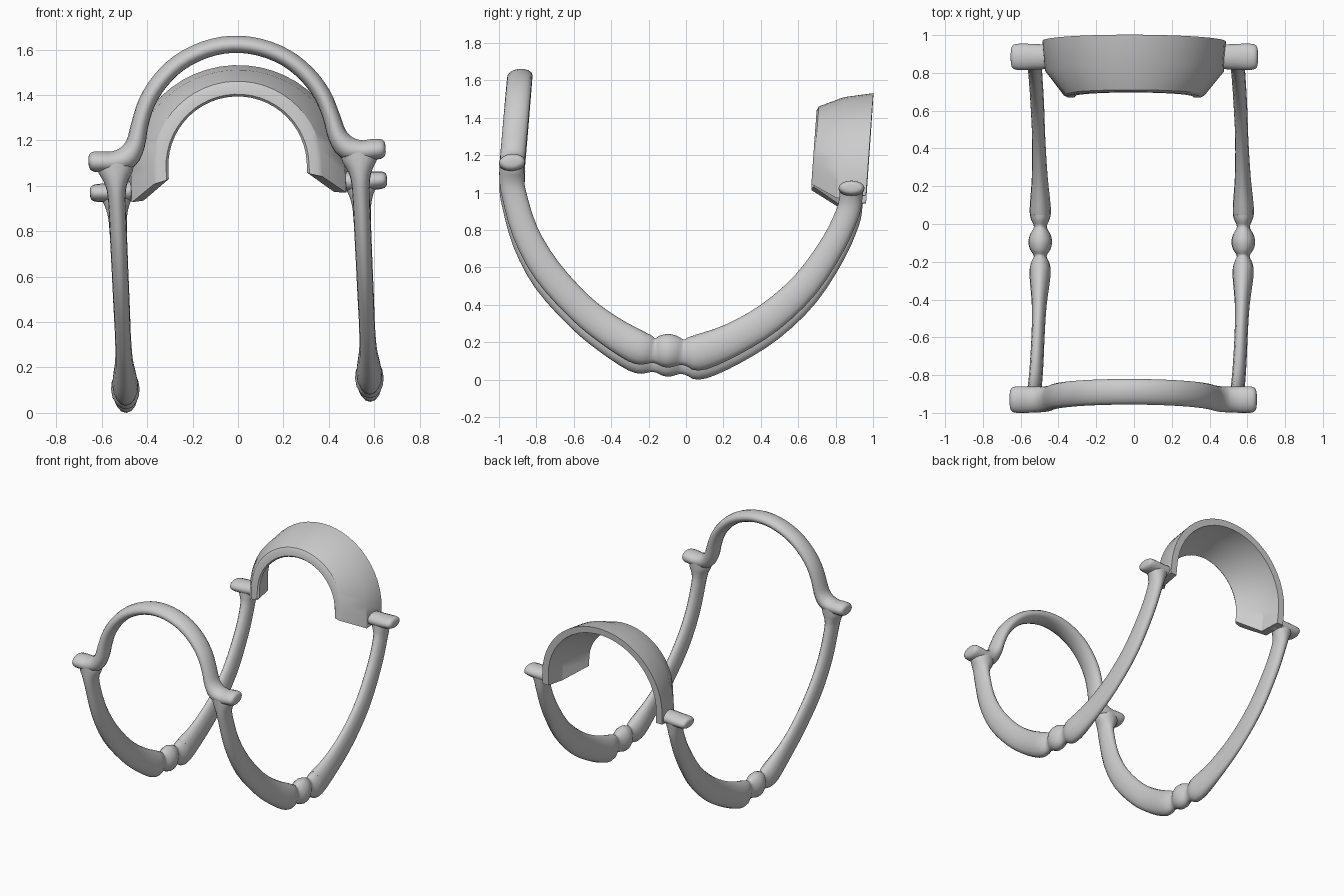
import bpy, bmesh, math
from mathutils import Vector, Matrix

if "Cube" in bpy.data.objects:
    bpy.data.objects.remove(bpy.data.objects["Cube"])

ROLL = 0.045  # whole frame leans slightly sideways
LEAN = Matrix.Translation((0.047, 0, 0)) @ Matrix.Rotation(-ROLL, 4, 'Y')

grey = bpy.data.materials.new("light grey")
grey.diffuse_color = (0.6, 0.6, 0.6, 1)
grey.use_nodes = True
grey.node_tree.nodes["Principled BSDF"].inputs["Base Color"].default_value = grey.diffuse_color


def finish(name, bm, angle):
    bmesh.ops.recalc_face_normals(bm, faces=bm.faces[:])
    bm.transform(LEAN)
    me = bpy.data.meshes.new(name)
    bm.to_mesh(me)
    bm.free()
    ob = bpy.data.objects.new(name, me)
    bpy.context.collection.objects.link(ob)
    me.materials.append(grey)
    bpy.ops.object.select_all(action='DESELECT')
    ob.select_set(True)
    bpy.context.view_layer.objects.active = ob
    bpy.ops.object.shade_smooth_by_angle(angle=math.radians(angle))
    return ob


def spline(keys, steps):
    """Catmull-Rom through tuples of any length."""
    out = []
    for i in range(len(keys) - 1):
        p0, p1 = keys[max(i - 1, 0)], keys[i]
        p2, p3 = keys[i + 1], keys[min(i + 2, len(keys) - 1)]
        for s in range(steps):
            t = s / steps
            out.append([0.5 * (2 * b + (c - a) * t + (2 * a - 5 * b + 4 * c - d) * t * t
                               + (3 * b - a - 3 * c + d) * t ** 3)
                        for a, b, c, d in zip(p0, p1, p2, p3)])
    out.append(list(keys[-1]))
    return out


def sweep(name, keys, to_world, side, steps=3, sides=16):
    """Oval tube; keys are (u, v, half in plane, half across plane)."""
    bm = bmesh.new()
    pts = spline(keys, steps)
    centres = [to_world(k[0], k[1]) for k in pts]
    rings = []
    for i, k in enumerate(pts):
        tan = centres[min(i + 1, len(pts) - 1)] - centres[max(i - 1, 0)]
        inplane = tan.cross(side).normalized()
        ring = []
        for j in range(sides):
            a = math.tau * j / sides
            ring.append(bm.verts.new(centres[i] + inplane * k[2] * math.cos(a)
                                     + side * k[3] * math.sin(a)))
        rings.append(ring)
    for r, q in zip(rings, rings[1:]):
        for j in range(sides):
            n = (j + 1) % sides
            bm.faces.new((r[j], r[n], q[n], q[j]))
    bm.faces.new(rings[0])
    bm.faces.new(rings[-1])
    return finish(name, bm, 50)


# Curved side rails with turned beads at the lowest point
rail = [(-0.93, 1.13, .068, .085), (-0.93, 1.085, .068, .075), (-0.93, 1.04, .067, .052),
        (-0.92, 0.97, .066, .039), (-0.86, 0.766, .07, .037), (-0.745, 0.561, .077, .036),
        (-0.57, 0.366, .078, .035), (-0.42, 0.246, .083, .04), (-0.27, 0.155, .09, .056),
        (-0.21, 0.138, .082, .05), (-0.17, 0.131, .066, .034), (-0.135, 0.131, .082, .054),
        (-0.095, 0.13, .09, .063), (-0.055, 0.127, .082, .054), (-0.015, 0.122, .068, .034),
        (0.03, 0.122, .088, .051), (0.085, 0.125, .097, .056), (0.25, 0.191, .088, .042),
        (0.45, 0.311, .082, .035), (0.64, 0.486, .075, .036), (0.79, 0.706, .067, .037),
        (0.865, 0.87, .063, .04), (0.88, 0.94, .062, .055), (0.885, 0.99, .062, .08)]
for label, s in (("left", -1), ("right", 1)):
    sweep(label + "_rail", rail, lambda y, z, s=s: Vector((s * 0.538, y, z)), Vector((1, 0, 0)))

# Front arch whose feet run out sideways into rounded knobs
half = [(0.655, 1.136, .014, .025), (0.65, 1.136, .032, .053), (0.632, 1.136, .044, .068),
        (0.59, 1.134, .046, .071), (0.545, 1.132, .046, .069), (0.485, 1.148, .052, .068),
        (0.445, 1.205, .043, .068), (0.422, 1.29, .038, .068), (0.387, 1.385, .038, .068),
        (0.325, 1.476, .038, .068), (0.235, 1.555, .038, .068), (0.12, 1.607, .038, .068)]
arch = half + [(0, 1.625, .038, .068)] + [(-k[0],) + k[1:] for k in reversed(half)]
sweep("front_arch", arch, lambda x, z: Vector((x, -0.93 + (z - 1.133) * 0.085, z)),
      Vector((0, 1, 0.085)).normalized())

# Rear knobs on top of the rails
knob = [(0.655, .998, .012, .025), (0.65, .998, .028, .053), (0.632, .998, .038, .067),
        (0.59, .997, .041, .07), (0.54, .996, .044, .068), (0.49, .998, .044, .066),
        (0.45, 1.0, .04, .06)]
for label, s in (("left", -1), ("right", 1)):
    sweep(label + "_rear_knob", knob, lambda x, z, s=s: Vector((s * x, 0.885, z)),
          Vector((0, 1, 0)))

# Rear arch shell: straight band, then a cone narrowing forwards
# each row: radius, centre height, foot height, depth
rows = [(.485, 1.048, .965, .965), (.472, 1.04, .95, .81), (.372, 1.09, 1.025, .678),
        (.352, 1.09, 1.03, .668), (.315, 1.09, 1.04, .668), (.305, 1.09, 1.045, .68),
        (.42, 1.045, .955, .825), (.437, 1.05, .965, .965)]
bm = bmesh.new()
SEG = 26
loops = []
for r, cz, foot, y in rows:
    pts = [(r, foot)]
    pts += [(r * math.cos(math.pi * i / SEG), cz + r * math.sin(math.pi * i / SEG))
            for i in range(SEG + 1)]
    pts.append((-r, foot))
    loops.append([bm.verts.new((x, y + 0.07 * (z - 1), z)) for x, z in pts])
for a, b in zip(loops, loops[1:] + loops[:1]):
    for i in range(len(a) - 1):
        bm.faces.new((a[i], a[i + 1], b[i + 1], b[i]))
for e in (0, -1):  # end caps as strips across the thin shell
    v = [lp[e] for lp in loops]
    for i in range(3):
        bm.faces.new((v[i], v[i + 1], v[6 - i], v[7 - i]))
finish("rear_arch", bm, 30)
